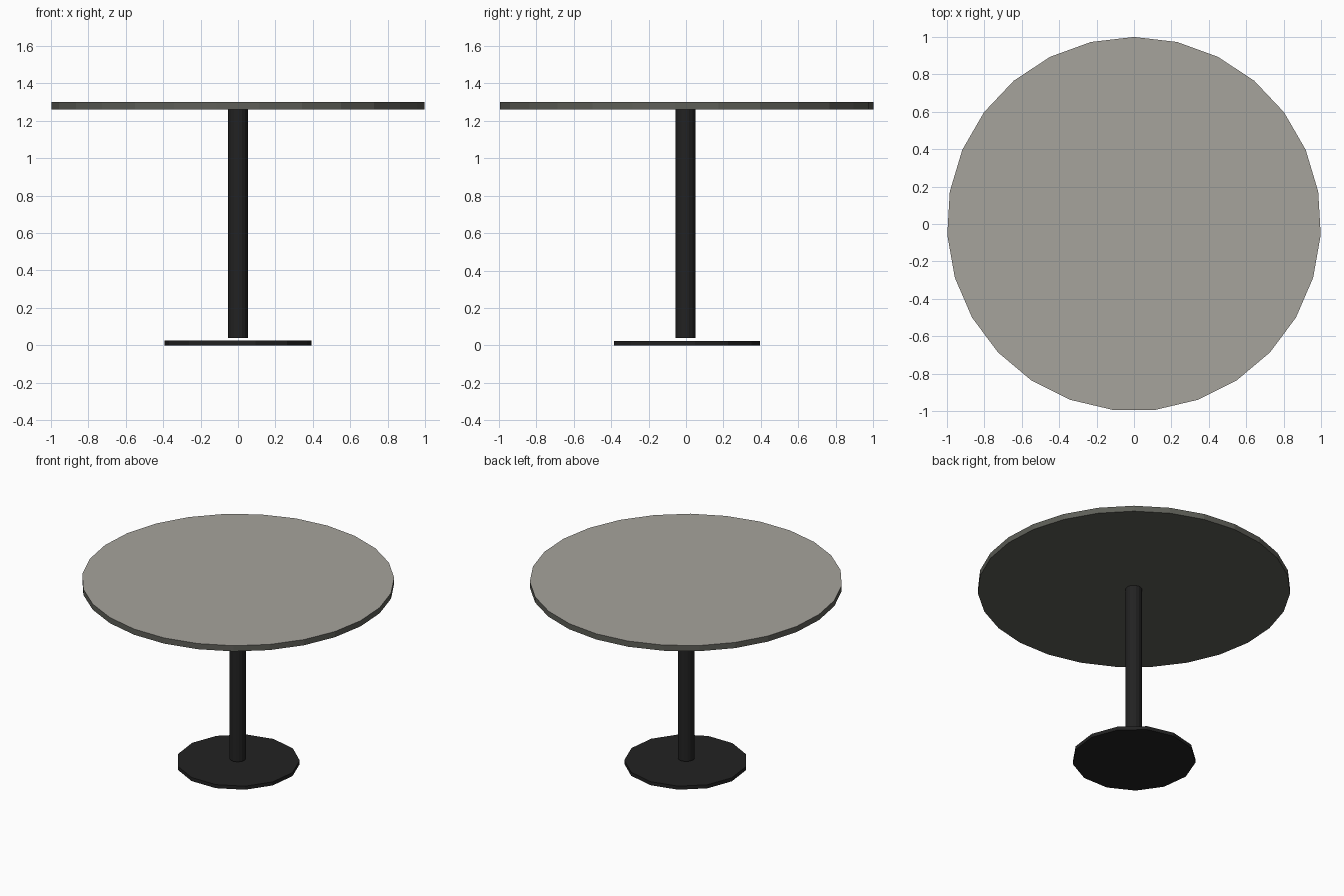
import bpy, bmesh
from math import sin, cos, tau

if "Cube" in bpy.data.objects:
    bpy.data.objects.remove(bpy.data.objects["Cube"])


def material(name, srgb):
    m = bpy.data.materials.new(name)
    lin = [((c / 255 + 0.055) / 1.055) ** 2.4 for c in srgb]
    m.diffuse_color = (*lin, 1)
    m.use_nodes = True
    m.node_tree.nodes["Principled BSDF"].inputs["Base Color"].default_value = m.diffuse_color
    return m


taupe = material("warm grey", (166, 163, 156))
rim_grey = material("dark olive grey", (94, 95, 88))
black = material("black metal", (34, 34, 34))


def disc(name, sides, radius, z0, z1, mats, y=0.0):
    """Closed prism with one corner on +y; the last material goes on the top face."""
    bm = bmesh.new()
    ring = [bm.verts.new((radius * sin(tau * i / sides), y + radius * cos(tau * i / sides), z0))
            for i in range(sides)]
    base = bm.faces.new(ring)
    ext = bmesh.ops.extrude_face_region(bm, geom=[base], use_keep_orig=True)
    bmesh.ops.translate(bm, vec=(0, 0, z1 - z0),
                        verts=[g for g in ext["geom"] if isinstance(g, bmesh.types.BMVert)])
    bmesh.ops.recalc_face_normals(bm, faces=bm.faces)
    for f in bm.faces:
        if f.normal.z > 0.5:
            f.material_index = len(mats) - 1
    me = bpy.data.meshes.new(name)
    bm.to_mesh(me)
    bm.free()
    for m in mats:
        me.materials.append(m)
    ob = bpy.data.objects.new(name, me)
    bpy.context.collection.objects.link(ob)
    return ob


# Round top: lighter surface, darker rim and underside
disc("table_top", 27, 1.0, 1.26, 1.30, [rim_grey, taupe])
# Centre column, floating just above the foot plate
disc("column", 16, 0.053, 0.04, 1.26, [black], y=-0.003)
# Foot plate
disc("foot_plate", 13, 0.395, 0.0, 0.025, [black])
